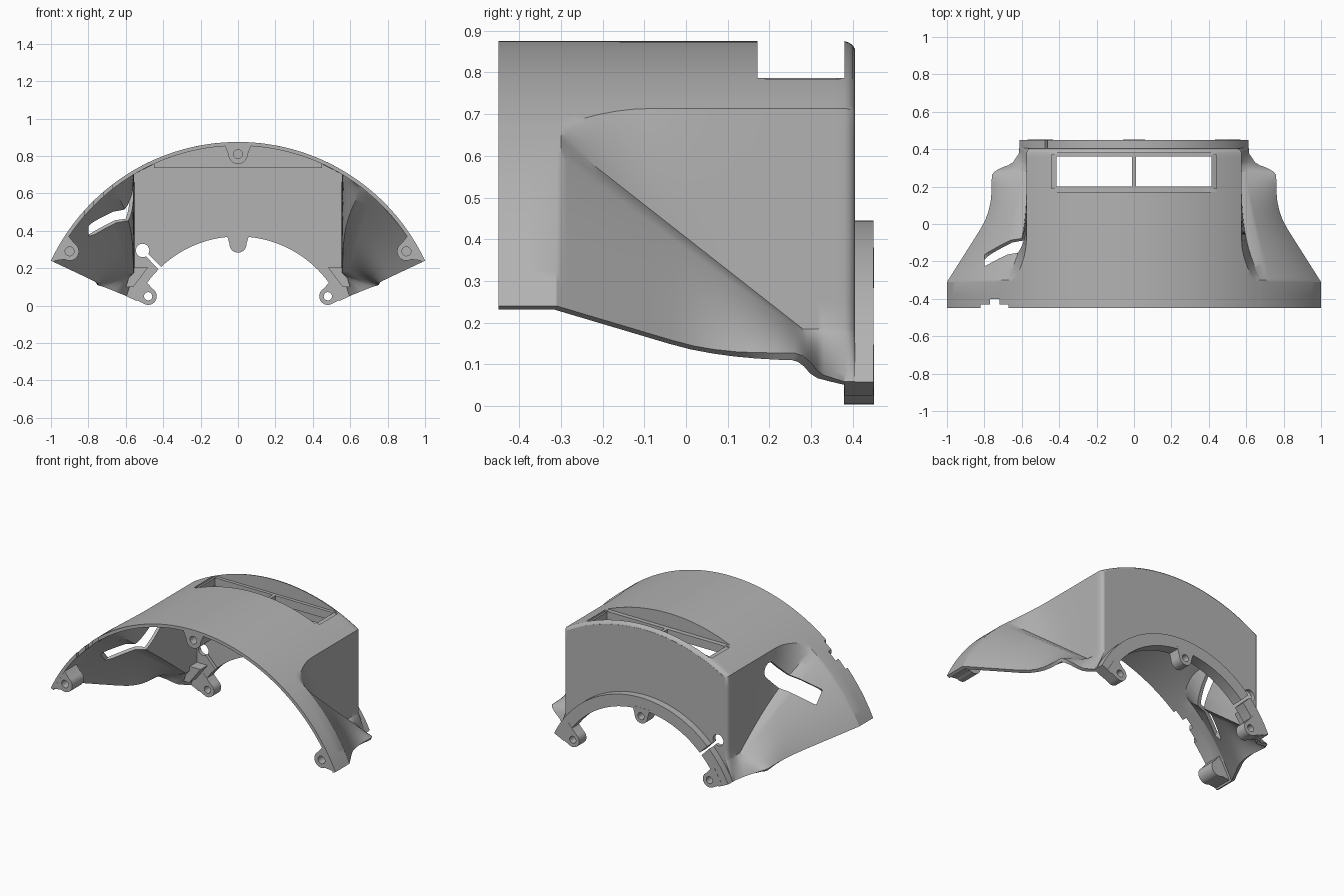
import bpy, bmesh, math
from mathutils import Vector

if "Cube" in bpy.data.objects:
    bpy.data.objects.remove(bpy.data.objects["Cube"])

CZ, R, EDGE = -0.23, 1.105, math.radians(64.83)   # sector centre height, radius, half angle
grey = bpy.data.materials.new("grey_plastic")
grey.diffuse_color = (0.45, 0.45, 0.45, 1)
grey.use_nodes = True
grey.node_tree.nodes["Principled BSDF"].inputs["Base Color"].default_value = grey.diffuse_color

def polar(r, a):
    return Vector((r * math.sin(a), CZ + r * math.cos(a)))

def arc(r, a, b, n):
    return [polar(r, a + (b - a) * i / n) for i in range(n + 1)]

def make(name, verts, faces):
    me = bpy.data.meshes.new(name)
    me.from_pydata(verts, [], faces)
    ob = bpy.data.objects.new(name, me)
    bpy.context.collection.objects.link(ob)
    me.materials.append(grey)
    return ob

def prism(name, pts, y0, y1):
    n = len(pts)
    v = [(p[0], y, p[1]) for y in (y0, y1) for p in pts]
    f = [tuple(range(n)), tuple(range(2 * n - 1, n - 1, -1))]
    f += [(i, i + n, (i + 1) % n + n, (i + 1) % n) for i in range(n)]
    ob = make(name, v, f)
    bm = bmesh.new()
    bm.from_mesh(ob.data)
    bmesh.ops.recalc_face_normals(bm, faces=bm.faces)
    bm.to_mesh(ob.data)
    bm.free()
    return ob

def box(x0, x1, y0, y1, z0, z1):
    return prism("cutter", [(x0, z0), (x1, z0), (x1, z1), (x0, z1)], y0, y1)

def disc(c, r, n=28):
    return [(c[0] + r * math.cos(2 * math.pi * i / n), c[1] + r * math.sin(2 * math.pi * i / n)) for i in range(n)]

def finish(ob, cutters=()):
    for c in cutters:
        m = ob.modifiers.new("cut", "BOOLEAN")
        m.operation, m.solver, m.object = "DIFFERENCE", "EXACT", c
    bpy.ops.object.select_all(action="DESELECT")
    ob.select_set(True)
    bpy.context.view_layer.objects.active = ob
    bpy.ops.object.convert(target="MESH")
    bpy.ops.object.shade_smooth_by_angle(angle=math.radians(30))

def interp(table, y):
    for (a, p), (b, q) in zip(table, table[1:]):
        if y <= b:
            return p + (q - p) * max(0, (y - a) / (b - a))
    return table[-1][1]

# --- shell: cross-sections along y, arc on top, upright wall, flared skirt ---
EDGE_R = [(-0.31, R), (0, 0.888), (0.05, 0.865), (0.1, 0.85), (0.15, 0.842), (0.26, 0.84),
          (0.28, 0.825), (0.3, 0.785), (0.315, 0.74), (0.33, 0.715), (0.38, 0.678)]
INSET = [(0.38, 0), (0.39, 0.003), (0.4, 0.01), (0.405, 0.02)]

def half_section(y):
    d = interp(INSET, y)
    t = min(1, max(0, (y + 0.3) / 0.58))
    k = min(1, max(0, (-0.08 - y) / 0.22))
    r, wall = R - d, 0.575 - d
    a0 = math.asin(wall / r) + math.radians(4.1) * k * k
    start = polar(R, math.radians(38.1))
    crease = Vector((wall + (start.x - 0.575) * (1 - t) ** 3, start.y + (0.185 - start.y) * t))
    top = arc(r, 0, a0, 24)
    side = [top[-1].lerp(crease, i / 8) for i in range(1, 9)]
    end = polar(interp(EDGE_R, y), EDGE)
    b = Vector((0.76, 0.125))
    fix = end - polar(R, EDGE).lerp(b, t)
    skirt = []
    for i in range(1, 17):
        s = i / 16
        p = polar(R, math.radians(38.1) + (EDGE - math.radians(38.1)) * s)
        q = Vector((wall, 0.185)).lerp(b, s)
        skirt.append(p.lerp(q, t) + fix * s)
    return top + side + skirt

ys = [-0.45, -0.38, -0.31, -0.3, -0.285, -0.265, -0.24, -0.21, -0.17, -0.13, -0.08, -0.03, 0.02, 0.07, 0.12,
      0.17, 0.22, 0.26, 0.28, 0.29, 0.3, 0.315, 0.33, 0.355, 0.38, 0.39, 0.4, 0.405]
rows = []
for y in ys:
    h = half_section(y)
    rows.append([(-p.x, y, p.y) for p in h[:0:-1]] + [(p.x, y, p.y) for p in h])
n = len(rows[0])
faces = [(i * n + j, i * n + j + 1, (i + 1) * n + j + 1, (i + 1) * n + j)
         for i in range(len(ys) - 1) for j in range(n - 1)]
shell = make("curved_shell", [v for r in rows for v in r], faces)
sol = shell.modifiers.new("thickness", "SOLIDIFY")
sol.thickness, sol.offset = 0.02, -1

# --- cutters ---
recess = box(-0.5, 0.5, 0.172, 0.38, 0.787, 1)
windows = [box(-0.415, -0.01, 0.2, 0.36, 0.6, 0.9), box(0.01, 0.415, 0.2, 0.36, 0.6, 0.9)]
well = box(-0.44, 0.44, 0.19, 0.37, 0.74, 0.9)       # clears shell over the windows
notches = [box(-0.82, -0.67, -0.5, -0.43, 0.2, 0.8), box(-0.77, -0.72, -0.5, -0.4, 0.2, 0.8)]
# slanted oval slot through the left wall
p, q = Vector((0.01, 0.60)), Vector((0.19, 0.42))
ang = math.atan2(q.y - p.y, q.x - p.x)
oval = []
for c, a in ((p, ang + math.pi / 2), (q, ang - math.pi / 2)):
    oval += [(c.x + 0.048 * math.cos(a + math.pi * i / 12), c.y + 0.048 * math.sin(a + math.pi * i / 12)) for i in range(13)]
slot = prism("cutter", [(-u, w) for u, w in oval], 0.45, 0.8)
slot.rotation_euler.z = math.pi / 2                  # (x, y) -> (-y, x)
# cable hole with a split through the flange
hole_a = math.atan2(-0.51, 0.525)
hole = prism("cutter", disc(polar(0.732, hole_a), 0.036), 0.3, 0.5)
tv = Vector((math.cos(hole_a), -math.sin(hole_a))) * 0.009
split = prism("cutter", [polar(0.57, hole_a) - tv, polar(0.57, hole_a) + tv,
                         polar(0.73, hole_a) + tv, polar(0.73, hole_a) - tv], 0.3, 0.5)
cutters = [recess, well, slot, hole, split] + windows + notches
finish(shell, [recess, well, slot] + notches)

# --- window frame under the recess ---
fa = math.asin(0.45 / 1.095)
frame = prism("window_frame", [(-0.45, 0.735)] + arc(1.095, -fa, fa, 24) + [(0.45, 0.735)], 0.155, 0.385)
finish(frame, [recess] + windows)

# --- back plate and rear flange ---
ba = math.asin(0.557 / 1.087)
plate_pts = arc(1.087, -ba, ba, 32) + [(0.557, 0.185), (0.59, 0.1)]
plate_pts += arc(0.64, math.radians(60), -math.radians(60), 40) + [(-0.59, 0.1), (-0.557, 0.185)]
plate = prism("back_plate", plate_pts, 0.381, 0.405)
finish(plate, [hole, split])
flange = prism("rear_flange", arc(0.675, -EDGE, EDGE, 48) + arc(0.6, EDGE, -EDGE, 48), 0.38, 0.45)
finish(flange, [split])

# --- screw bosses: rounded inner end, web out to the shell or flange ---
def boss(name, a, rc, r, rout, w0, w1, y0, y1, hr, h0, h1):
    c = polar(rc, a)
    rad, tan = Vector((math.sin(a), math.cos(a))), Vector((math.cos(a), -math.sin(a)))
    pts = [c + r * (tan * math.cos(u) - rad * math.sin(u)) for u in [math.pi * i / 16 for i in range(17)]]
    pts += [c + rad * (rout - rc) - tan * w0, c + rad * (rout - rc) + tan * w1]
    ob = prism(name, pts, y0, y1)
    cut = prism("cutter", disc(c, hr), h0, h1)
    cutters.append(cut)
    finish(ob, [cut])

fb = math.atan2(0.9, 0.52)
rb = math.atan2(0.48, 0.28)
boss("front_boss_top", 0, 1.04, 0.052, 1.095, 0.075, 0.075, -0.449, -0.33, 0.024, -0.5, -0.36)
boss("rear_boss_top", 0, 0.558, 0.045, 0.61, 0.06, 0.06, 0.379, 0.451, 0.022, 0.4, 0.5)
for side, s in (("right", 1), ("left", -1)):
    w = (0.07, 0.087)[::s]
    boss("front_boss_" + side, s * fb, 1.04, 0.05, 1.09, w[0], w[1], -0.449, -0.33, 0.024, -0.5, -0.36)
    w = (0.07, 0.05)[::s]
    boss("rear_boss_" + side, s * rb, 0.556, 0.046, 0.63, w[0], w[1], 0.379, 0.451, 0.022, 0.3, 0.5)
    # gusset where the wall meets the flange
    finish(prism("gusset_" + side, [(s * 0.48, 0.205), (s * 0.565, 0.205), (s * 0.6, 0.1), (s * 0.56, 0.1)], 0.31, 0.385))

for c in cutters:
    bpy.data.objects.remove(c)
